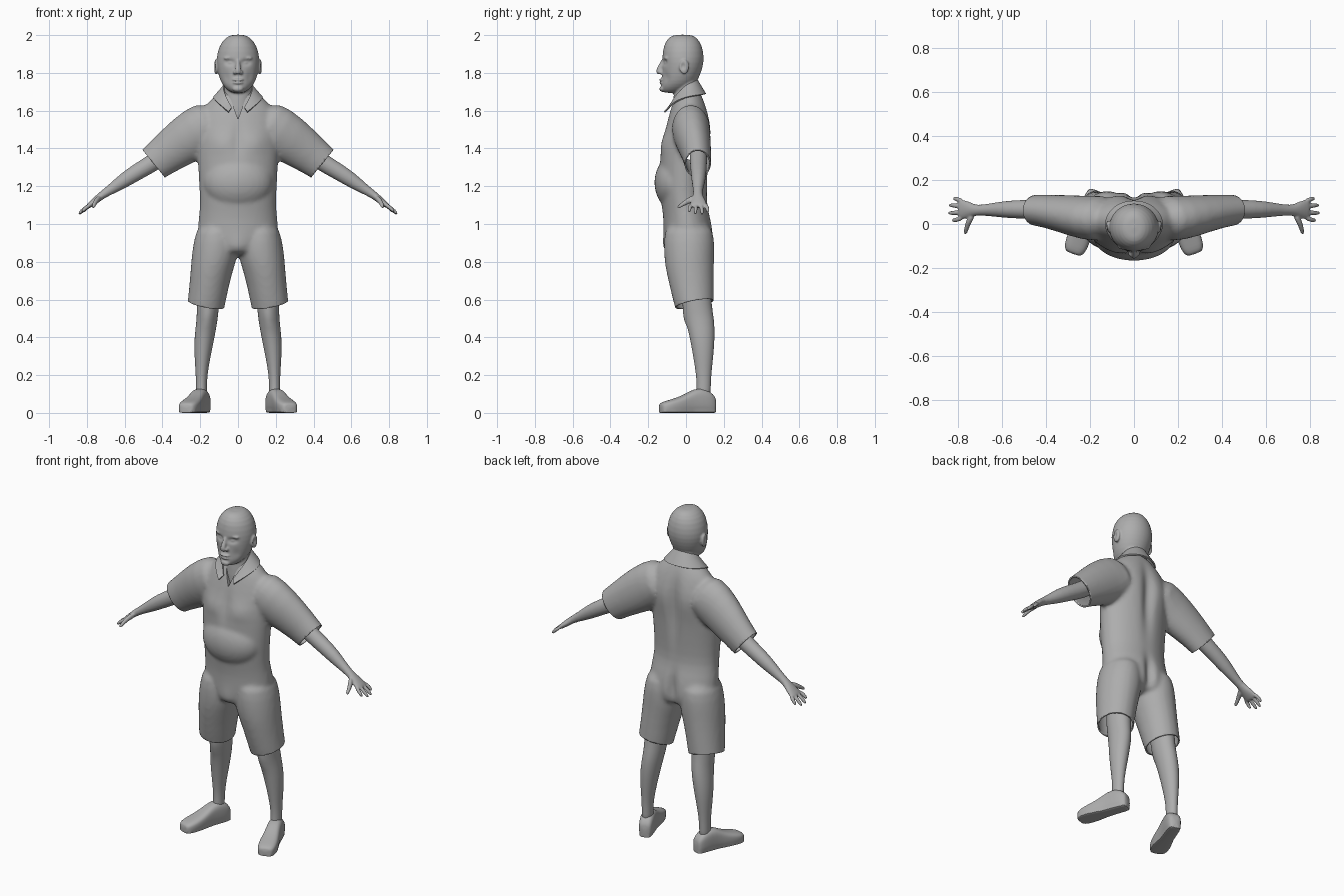
import bpy, bmesh, math
from mathutils import Vector, Matrix

cube = bpy.data.objects.get("Cube")
if cube:
    bpy.data.objects.remove(cube)

grey = bpy.data.materials.new("plain_grey")
grey.use_nodes = True
grey.diffuse_color = (0.42, 0.42, 0.42, 1)
grey.node_tree.nodes["Principled BSDF"].inputs["Base Color"].default_value = (0.42, 0.42, 0.42, 1)


def loft(bm, rings, ref=(1, 0, 0), axis=None, mirror=False, sides=24, power=2):
    """Closed tube through rings (x, y, z, radius along ref, other radius)."""
    centres = [Vector(r[:3]) for r in rings]
    for s in ((1, -1) if mirror else (1,)):
        loops = []
        for i, (c, r) in enumerate(zip(centres, rings)):
            t = Vector(axis) if axis else centres[min(i + 1, len(rings) - 1)] - centres[max(i - 1, 0)]
            t.normalize()
            u = Vector(ref)
            u = (u - t * u.dot(t)).normalized()
            v = t.cross(u)
            loop = []
            for k in range(sides):
                a = math.tau * k / sides
                ca, sa = math.cos(a), math.sin(a)
                pu = math.copysign(abs(ca) ** (2 / power), ca) * r[3]
                pv = math.copysign(abs(sa) ** (2 / power), sa) * r[4]
                p = c + u * pu + v * pv
                loop.append(bm.verts.new((p.x * s, p.y, p.z)))
            loops.append(loop)
        for a, b in zip(loops, loops[1:]):
            for k in range(sides):
                n = (k + 1) % sides
                bm.faces.new((a[k], a[n], b[n], b[k]))
        bm.faces.new(loops[0])
        bm.faces.new(loops[-1])


def stack(bm, rows, **kw):
    """Upright loft from rows (z, half width, front y, back y, optional centre x)."""
    rings = [((r[4] if len(r) > 4 else 0), (r[2] + r[3]) / 2, r[0], r[1], (r[3] - r[2]) / 2) for r in rows]
    loft(bm, rings, axis=(0, 0, 1), **kw)


def blob(bm, centre, radii, mirror=False):
    for s in ((1, -1) if mirror else (1,)):
        m = Matrix.Translation((centre[0] * s, centre[1], centre[2])) @ Matrix.Diagonal((*radii, 1))
        bmesh.ops.create_uvsphere(bm, u_segments=20, v_segments=12, radius=1, matrix=m)


def make(name, bm):
    bmesh.ops.recalc_face_normals(bm, faces=bm.faces[:])
    me = bpy.data.meshes.new(name)
    bm.to_mesh(me)
    bm.free()
    ob = bpy.data.objects.new(name, me)
    bpy.context.collection.objects.link(ob)
    me.materials.append(grey)
    return ob


def bake(ob):
    bpy.context.view_layer.update()
    me = bpy.data.meshes.new_from_object(ob.evaluated_get(bpy.context.evaluated_depsgraph_get()))
    ob.modifiers.clear()
    ob.data = me


def finish(ob, angle=50):
    bpy.ops.object.select_all(action='DESELECT')
    ob.select_set(True)
    bpy.context.view_layer.objects.active = ob
    bpy.ops.object.shade_smooth_by_angle(angle=math.radians(angle))


def fuse(ob, voxel, passes):
    ob.modifiers.new("round", 'SUBSURF').levels = 1
    m = ob.modifiers.new("fuse", 'REMESH')
    m.mode, m.voxel_size = 'VOXEL', voxel
    m = ob.modifiers.new("soften", 'SMOOTH')
    m.factor, m.iterations = 0.5, passes
    bake(ob)


def sculpt(ob, strokes):
    """Soft pushes (centre, radii, offset), applied on both sides."""
    for c, r, d in strokes:
        for s in ((1, -1) if c[0] else (1,)):
            for v in ob.data.vertices:
                q = sum(((v.co[i] - c[i] * (s if i == 0 else 1)) / r[i]) ** 2 for i in range(3))
                if q < 6:
                    v.co += Vector((d[0] * s, d[1], d[2])) * math.exp(-q)


# Shirt and shorts as one fused garment
bm = bmesh.new()
stack(bm, [(1.73, .07, -.03, .06), (1.68, .115, -.055, .085), (1.63, .18, -.075, .108), (1.55, .215, -.1, .125),
           (1.45, .225, -.125, .13), (1.35, .215, -.142, .125), (1.2, .207, -.145, .116), (1.1, .202, -.13, .112),
           (1.03, .21, -.12, .135), (.95, .218, -.12, .15), (.88, .2, -.115, .15), (.83, .13, -.09, .12)])
blob(bm, (0, -.055, 1.22), (.19, .115, .15))
stack(bm, [(1.02, .1, -.11, .14, .11), (.9, .12, -.12, .152, .117), (.82, .122, -.116, .15, .125),
           (.75, .112, -.107, .148, .14), (.6, .1, -.07, .148, .165), (.45, .1, -.035, .148, .185)], mirror=True)
loft(bm, [(.1, .02, 1.55, .1, .13), (.21, .025, 1.49, .104, .14), (.335, .05, 1.405, .084, .118),
          (.447, .065, 1.32, .069, .093), (.54, .065, 1.245, .066, .09)], ref=(0, 1, 0), mirror=True)
clothes = make("shirt_and_shorts", bm)
fuse(clothes, .012, 5)
sculpt(clothes, [((0, .13, 1.42), (.035, .06, .2), (0, -.022, 0)),
                 ((.1, .13, 1.5), (.07, .06, .1), (0, .012, 0)),
                 ((0, .14, .93), (.03, .07, .1), (0, -.03, 0)),
                 ((.1, -.13, 1.43), (.07, .06, .06), (0, -.012, 0)),
                 ((0, -.13, 1.45), (.03, .06, .1), (0, .01, 0)),
                 ((0, -.12, .86), (.05, .06, .07), (0, -.012, 0))])

# Open neck notch
bm = bmesh.new()
for y in (-.3, -.045):
    for x, z in ((0, 1.555), (.042, 1.67), (-.042, 1.67)):
        bm.verts.new((x, y, z))
bmesh.ops.convex_hull(bm, input=bm.verts[:])
cutter = make("neck_cutter", bm)
cutter.hide_render = True
m = clothes.modifiers.new("notch", 'BOOLEAN')
m.operation, m.object, m.solver = 'DIFFERENCE', cutter, 'EXACT'
bake(clothes)
bpy.data.objects.remove(cutter)

# Crisp hems on sleeves and shorts
bm = bmesh.new()
bm.from_mesh(clothes.data)


def trim(test, point, normal):
    faces = [f for f in bm.faces if test(f.calc_center_median())]
    geom = list({e for f in faces for e in f.edges} | {v for f in faces for v in f.verts}) + faces
    bmesh.ops.bisect_plane(bm, geom=geom, plane_co=point, plane_no=normal, clear_outer=True)


for s in (1, -1):
    trim(lambda c: c.x * s > .3 and c.z > 1.1, (.447 * s, 0, 1.32), (.78 * s, 0, -.63))
    trim(lambda c: c.x * s > 0 and c.z < .75, (.165 * s, .04, .575), (.2 * s, .2, -1))
bm.to_mesh(clothes.data)
bm.free()
m = clothes.modifiers.new("cloth", 'SOLIDIFY')
m.thickness, m.offset = .008, -1
finish(clothes)

# Folded collar
inner = [(0, .062, 1.765), (.05, .05, 1.758), (.082, 0, 1.735), (.068, -.055, 1.68), (.034, -.09, 1.615)]
outer = [(0, .108, 1.69), (.08, .092, 1.685), (.14, .02, 1.677), (.118, -.06, 1.65), (.05, -.115, 1.592)]
bm = bmesh.new()
rows = [[bm.verts.new(p) for p in edge] for edge in (inner, outer)]
for k in range(len(inner) - 1):
    bm.faces.new((rows[0][k], rows[1][k], rows[1][k + 1], rows[0][k + 1]))
collar = make("collar", bm)
m = collar.modifiers.new("mirror", 'MIRROR')
m.use_clip = True
m = collar.modifiers.new("round", 'SUBSURF')
m.levels = m.render_levels = 2
m.boundary_smooth = 'PRESERVE_CORNERS'
m = collar.modifiers.new("cloth", 'SOLIDIFY')
m.thickness, m.offset = .008, 0
bake(collar)
finish(collar)

# Head, neck and facial features
bm = bmesh.new()
stack(bm, [(2.003, .035, -.065, .03), (1.985, .068, -.095, .06), (1.945, .1, -.12, .086), (1.88, .116, -.127, .097),
           (1.83, .113, -.127, .09), (1.78, .102, -.128, .072), (1.74, .086, -.132, .05), (1.71, .058, -.133, .02),
           (1.692, .03, -.12, -.02)])
stack(bm, [(1.82, .075, -.02, .07), (1.75, .075, -.055, .06), (1.7, .073, -.065, .06), (1.62, .08, -.07, .07),
           (1.52, .09, -.075, .07)])
loft(bm, [(0, -.118, 1.872, .01, .012), (0, -.13, 1.84, .012, .014), (0, -.148, 1.808, .017, .016),
          (0, -.138, 1.792, .017, .012)])
blob(bm, (.017, -.133, 1.802), (.011, .014, .01), True)
blob(bm, (0, -.13, 1.763), (.03, .014, .007))
blob(bm, (0, -.128, 1.748), (.027, .014, .008))
blob(bm, (0, -.125, 1.715), (.03, .016, .016))
blob(bm, (.044, -.102, 1.878), (.034, .016, .009), True)
blob(bm, (.117, -.01, 1.832), (.011, .026, .04), True)
head = make("head_and_neck", bm)
fuse(head, .0055, 2)
sculpt(head, [((.042, -.115, 1.855), (.024, .04, .014), (0, .014, 0)),
              ((.042, -.108, 1.854), (.013, .03, .007), (0, -.008, 0)),
              ((.126, -.016, 1.835), (.01, .012, .018), (-.01, 0, 0)),
              ((.06, -.1, 1.775), (.02, .04, .03), (0, .006, 0)),
              ((0, -.14, 1.755), (.028, .03, .003), (0, .006, 0))])
finish(head, 70)

# Arms with hands
bm = bmesh.new()
loft(bm, [(.33, .065, 1.41, .048, .05), (.447, .066, 1.325, .045, .047), (.53, .067, 1.278, .042, .044),
          (.6, .066, 1.233, .037, .04), (.665, .064, 1.188, .027, .028), (.72, .062, 1.153, .022, .02),
          (.75, .065, 1.128, .037, .019), (.785, .066, 1.1, .046, .015), (.797, .066, 1.09, .043, .011)],
     ref=(0, 1, 0), mirror=True)
tips = [(.822, .115, 1.06), (.843, .085, 1.048), (.847, .05, 1.05), (.828, .017, 1.062)]
for i, (x, y, z) in enumerate(tips):
    loft(bm, [(.775, .1 - .023 * i, 1.106, .011, .011), ((x + .79) / 2, y, (z + 1.108) / 2, .011, .011),
              (x, y, z, .008, .008)], ref=(0, 1, 0), mirror=True, sides=12)
loft(bm, [(.73, .05, 1.14, .014, .02), (.752, .01, 1.122, .013, .016), (.762, -.02, 1.103, .011, .011),
          (.768, -.048, 1.084, .008, .008)], mirror=True, sides=12)
arms = make("arms_and_hands", bm)
fuse(arms, .005, 1)
finish(arms, 70)

# Lower legs
bm = bmesh.new()
stack(bm, [(.75, .075, -.03, .13, .15), (.56, .058, -.02, .135, .16), (.5, .056, -.003, .15, .162),
           (.4, .054, .02, .153, .178), (.3, .043, .038, .145, .188), (.2, .03, .054, .133, .193),
           (.13, .029, .058, .131, .194), (.07, .03, .05, .13, .194)], mirror=True)
legs = make("lower_legs", bm)
legs.modifiers.new("round", 'SUBSURF').levels = 1
bake(legs)
sculpt(legs, [((.16, -.01, .5), (.035, .04, .04), (0, -.01, 0))])
finish(legs, 70)

# Shoes, turned outwards
profile = [(0, .026, .075), (.015, .038, .1), (.06, .043, .132), (.12, .042, .128), (.165, .046, .1),
           (.22, .054, .078), (.275, .053, .064), (.3, .042, .054), (.31, .03, .045)]
bm = bmesh.new()
way = Vector((.34, -.94, 0)).normalized()
loft(bm, [(.172 + way.x * t, .155 + way.y * t, h / 2, w, h / 2) for t, w, h in profile],
     axis=way, mirror=True, power=3)
shoes = make("shoes", bm)
shoes.modifiers.new("round", 'SUBSURF').levels = 1
bake(shoes)
for v in shoes.data.vertices:
    # Spread the sole and narrow the ankle opening
    if v.co.z < .02:
        v.co.z *= .3
finish(shoes, 40)
